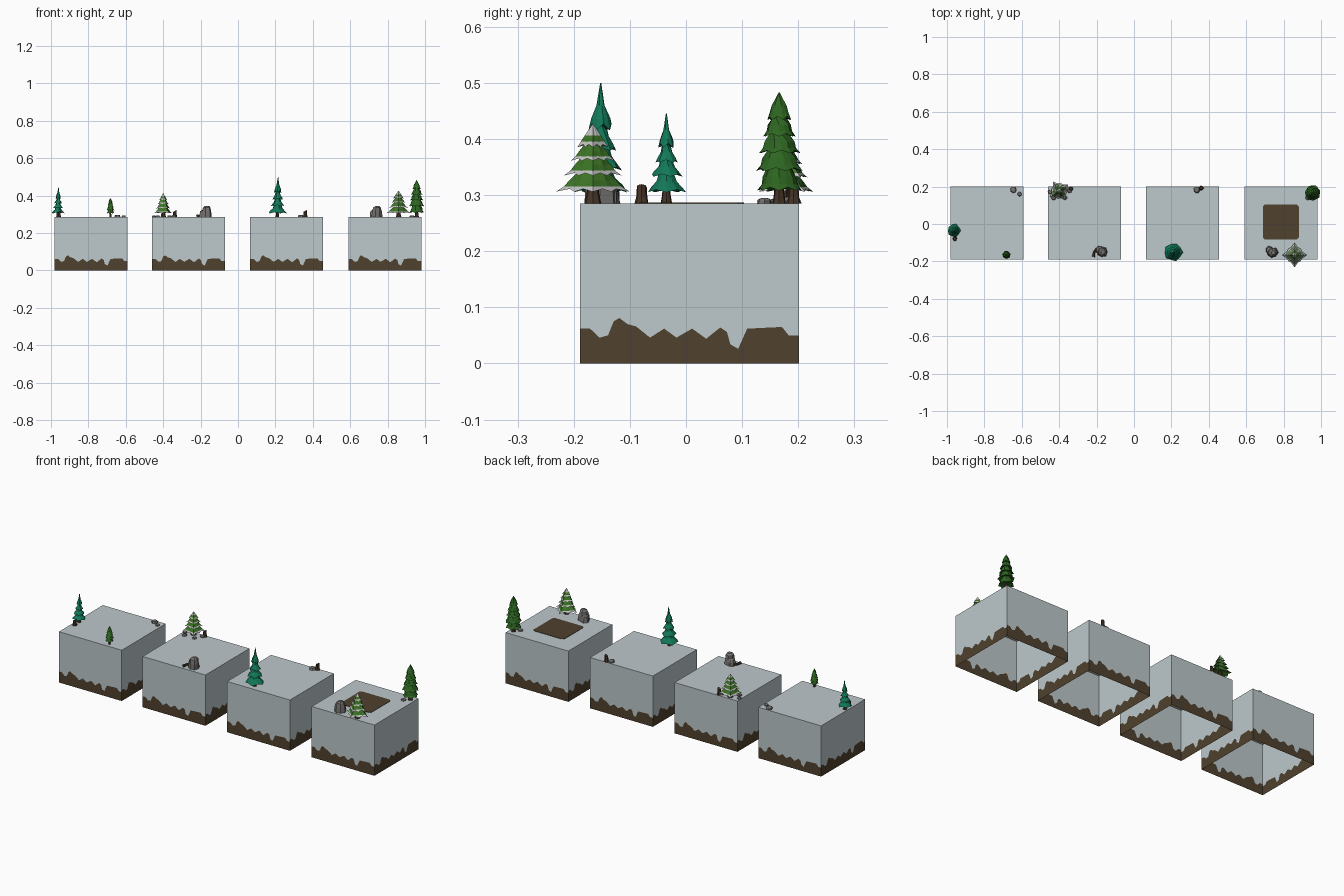
import bpy, bmesh, random
from math import sin, cos, pi, radians
from mathutils import Vector

random.seed(4)
if "Cube" in bpy.data.objects:
    bpy.data.objects.remove(bpy.data.objects["Cube"], do_unlink=True)


def material(name, r, g, b):
    m = bpy.data.materials.new(name)
    m.use_nodes = True
    m.diffuse_color = (r, g, b, 1)
    bsdf = m.node_tree.nodes["Principled BSDF"]
    bsdf.inputs["Base Color"].default_value = (r, g, b, 1)
    bsdf.inputs["Roughness"].default_value = 0.9
    return m


ICE = material("pale ice", 0.51, 0.58, 0.60)
SOIL = material("brown soil", 0.08, 0.052, 0.027)
PINE = material("dark pine green", 0.026, 0.13, 0.015)
MOSS = material("light pine green", 0.048, 0.18, 0.02)
TEAL = material("teal needles", 0.006, 0.19, 0.1)
SNOW = material("snow", 0.56, 0.56, 0.56)
BARK = material("bark", 0.06, 0.035, 0.02)
STONE = material("grey stone", 0.18, 0.17, 0.165)

TOP = 0.285
HALF = 0.195
MID_Y = 0.006


def finish(bm, name, mats, loc=(0, 0, 0)):
    bmesh.ops.recalc_face_normals(bm, faces=bm.faces)
    mesh = bpy.data.meshes.new(name)
    bm.to_mesh(mesh)
    bm.free()
    for m in mats:
        mesh.materials.append(m)
    ob = bpy.data.objects.new(name, mesh)
    ob.location = loc
    bpy.context.collection.objects.link(ob)
    return ob


def loft(bm, rings, bands):
    """Skin a stack of vertex loops, cap both ends; bands gives material slots."""
    loops = [[bm.verts.new(p) for p in ring] for ring in rings]
    n = len(loops[0])
    for a, b, slot in zip(loops, loops[1:], bands):
        for i in range(n):
            j = (i + 1) % n
            bm.faces.new((a[i], a[j], b[j], b[i])).material_index = slot
    bm.faces.new(loops[0][::-1]).material_index = bands[0]
    bm.faces.new(loops[-1]).material_index = bands[-1]


def ring(r, z, n, jitter=0.0, dx=0.0, slant=0.0):
    pts = []
    for i in range(n):
        a = 2 * pi * i / n
        q = r * (1 + random.uniform(-jitter, jitter))
        pts.append((q * cos(a) + dx, q * sin(a), z + slant * cos(a)))
    return pts


# Ragged soil line along each wall: (distance along wall, height)
SOIL_LINE = [(0, .062), (.018, .062), (.035, .046), (.05, .05), (.06, .075), (.07, .081),
             (.085, .07), (.1, .066), (.125, .046), (.15, .062), (.172, .046), (.2, .062),
             (.225, .044), (.25, .064), (.262, .056), (.268, .034), (.282, .026),
             (.298, .062), (.36, .065), (.372, .05), (.39, .05)]


def block(name, cx):
    """Open-bottomed box whose walls are split along the soil line."""
    bm = bmesh.new()
    corners = [Vector((x * HALF, y * HALF, 0)) for x, y in ((-1, -1), (1, -1), (1, 1), (-1, 1))]
    for k, start in enumerate(corners):
        along = (corners[(k + 1) % 4] - start).normalized()
        cols = []
        for d, h in SOIL_LINE:
            p = start + along * d
            cols.append([bm.verts.new((p.x, p.y, z)) for z in (0, h, TOP)])
        for a, b in zip(cols, cols[1:]):
            bm.faces.new((a[0], b[0], b[1], a[1])).material_index = 1
            bm.faces.new((a[1], b[1], b[2], a[2])).material_index = 0
    bm.faces.new([bm.verts.new((c.x, c.y, TOP)) for c in corners])
    bmesh.ops.remove_doubles(bm, verts=bm.verts, dist=0.0001)
    return finish(bm, name, [ICE, SOIL], (cx, MID_Y, 0))


for label, cx in (("first", -.785), ("second", -.265), ("third", .26), ("fourth", .785)):
    block(label + "_block", cx)

# Bare soil patch with clipped corners
bm = bmesh.new()
outline = []
for sx, sy in ((1, 1), (-1, 1), (-1, -1), (1, -1)):
    pair = [(sx * .096, sy * .083), (sx * .086, sy * .093)]
    outline += pair if sx == sy else pair[::-1]
loft(bm, [[(x, y, z) for x, y in outline] for z in (0, .002)], [0])
finish(bm, "soil_patch", [SOIL], (.785, .01, TOP))


def trunk(name, x, y, r, h):
    bm = bmesh.new()
    loft(bm, [ring(r * 1.3, 0, 7), ring(r, h * .3, 7), ring(r * .6, h, 7)], [0, 0])
    finish(bm, name, [BARK], (x, y, TOP))


def tree(name, x, y, tiers, tip, sides, mats, trunk_r, square=False, turn=0.0, flare=.5, lean=0.0):
    """Stacked skirts with a jagged hem; tiers = (hem height, hem radius)."""
    trunk(name + "_trunk", x, y, trunk_r, tiers[1][0] - TOP)
    bm = bmesh.new()
    last = len(mats) - 1
    for k, (hem, R) in enumerate(tiers):
        final = k == len(tiers) - 1
        peak = tip if final else tiers[k + 1][0] + .35 * (tiers[k + 1][0] - hem)
        top_r = .001 if final else tiers[k + 1][1] * .45
        loops = [[], [], [], []]
        for i in range(sides):
            a = 2 * pi * i / sides + k * (0 if square else .3)
            odd = i % 2
            shape = 1 / (abs(cos(a)) + abs(sin(a))) if square else 1 + random.uniform(-.06, .04)
            q = R * shape * (.88 if odd else 1)
            drop = (peak - hem) * (.13 if odd else 0)
            mid_r = top_r + (q - top_r) * flare
            spots = ((q * .3, hem + .012 * R / .05),
                     (q, hem + drop),
                     (q * (.9 if odd else .78), hem + drop + (peak - hem) * (.12 if odd else .24)),
                     (mid_r * .9, hem + (peak - hem) * .52))
            for loop, (rad, z) in zip(loops, spots):
                loop.append((rad * cos(a + turn), rad * sin(a + turn), z - TOP))
        crown = [(top_r * cos(2 * pi * i / sides + turn), top_r * sin(2 * pi * i / sides + turn),
                  peak - TOP) for i in range(sides)]
        loft(bm, loops + [crown], [0, last, 0, last if final else 0])
    for v in bm.verts:
        v.co.x += lean * v.co.z
    finish(bm, name, mats, (x, y, TOP))


def tiers_from(tip, base, radius, shape):
    return [(base + (tip - base) * f, radius * r) for f, r in shape]


# Teal spires: concave skirts
SPIRE = [(0, 1), (.2, .78), (.38, .6), (.57, .42)]
for label, x, y, tip, r in (("small", -.963, -.035, .445, .036), ("tall", .21, -.152, .5, .05)):
    tree(label + "_teal_tree", x, y, tiers_from(tip, .305, r, SPIRE), tip, 10, [TEAL],
         .008, flare=.36, lean=.02)

# Dark green pines: full, bell-shaped skirts
BELL = [(0, .95), (.2, 1), (.38, .88), (.55, .72), (.72, .52)]
for label, x, y, base, tip, r in (("small", -.682, -.165, .305, .386, .022),
                                  ("tall", .955, .166, .308, .483, .043)):
    tree(label + "_pine", x, y, tiers_from(tip, base, r, BELL), tip, 14, [PINE],
         r * .22, flare=.68)

# Snow-edged firs: broad, square-plan skirts
FIR = [(0, 1), (.24, .78), (.46, .6), (.66, .42)]
for label, x, y, tip, r, turn in (("right", .858, -.166, .426, .066, 0),
                                  ("left", -.4, .178, .413, .06, radians(35))):
    tree(label + "_snowy_fir", x, y, tiers_from(tip, .306, r, FIR), tip, 16, [MOSS, SNOW],
         .012, square=True, turn=turn, flare=.55)


def rock(name, x, y, r, h):
    bm = bmesh.new()
    loft(bm, [ring(r, 0, 7, .12), ring(r * .95, h * .5, 7, .1),
              ring(r * .75, h * .85, 7, .1), ring(r * .4, h, 7, .1, r * .1)], [0, 0, 0])
    finish(bm, name, [STONE], (x, y, TOP))


# Standing boulders, each with a lower shoulder stone
for label, x, y in (("left", -.168, -.15), ("right", .742, -.153)):
    rock(label + "_boulder", x, y, .028, .06)
    rock(label + "_boulder_shoulder", x - .018, y + .012, .022, .038)

# Loose stones
for i, (x, y, r) in enumerate(((-.645, .182, .017), (-.612, .16, .012), (-.345, .18, .014),
                               (-.368, .14, .012), (-.43, .14, .013), (-.45, .17, .012),
                               (.335, .182, .017), (.93, .14, .013))):
    rock(f"loose_stone_{i + 1}", x, y, r, r * .75)


def stump(name, x, y, r, h):
    bm = bmesh.new()
    loft(bm, [ring(r * 1.3, 0, 7, .15), ring(r, h * .35, 7, .05),
              ring(r * .9, h, 7, .05, 0, h * .15)], [0, 0])
    finish(bm, name, [BARK], (x, y, TOP))


# Broken stumps
for i, (x, y, h) in enumerate(((-.958, -.079, .03), (-.338, .188, .033), (.36, .192, .034))):
    stump(f"broken_stump_{i + 1}", x, y, .01, h)

# Fallen branch beside the left boulder
bm = bmesh.new()
loft(bm, [ring(.008, -.025, 6), ring(.006, 0, 6, 0, .005), ring(.004, .025, 6)], [0, 0])
branch = finish(bm, "fallen_branch", [BARK], (-.208, -.152, TOP + .007))
branch.rotation_euler = (radians(90), 0, radians(160))
